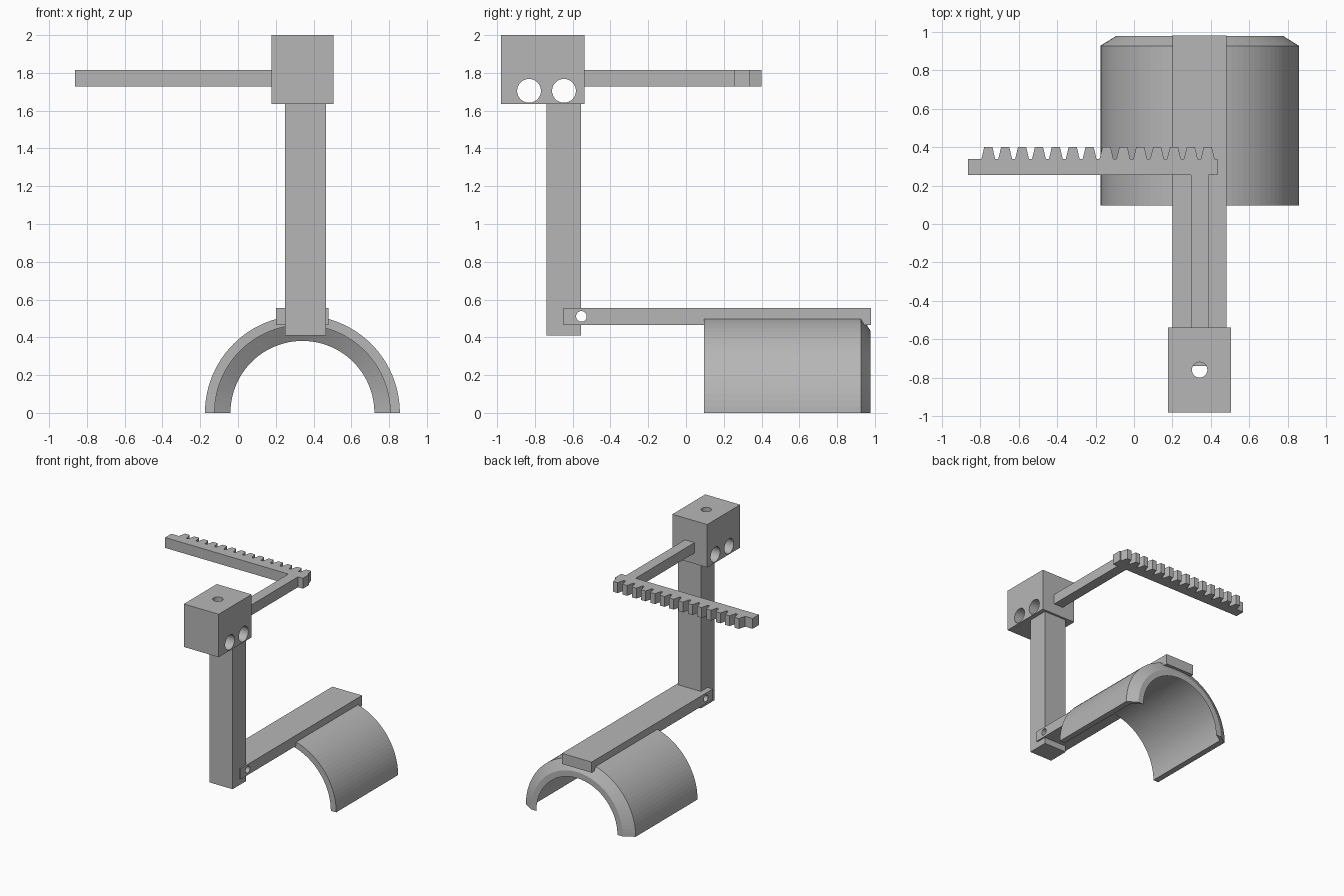
import bpy, bmesh, math
from mathutils import Matrix

cube = bpy.data.objects.get("Cube")
if cube:
    bpy.data.objects.remove(cube, do_unlink=True)

grey = bpy.data.materials.new("plain_grey")
grey.use_nodes = True
colour = (0.47, 0.47, 0.47, 1)
grey.diffuse_color = colour
grey.node_tree.nodes["Principled BSDF"].inputs["Base Color"].default_value = colour


def make(name, bm):
    bmesh.ops.recalc_face_normals(bm, faces=bm.faces[:])
    mesh = bpy.data.meshes.new(name)
    bm.to_mesh(mesh)
    bm.free()
    mesh.materials.append(grey)
    obj = bpy.data.objects.new(name, mesh)
    bpy.context.collection.objects.link(obj)
    return obj


def box(name, xs, ys, zs):
    bm = bmesh.new()
    bmesh.ops.create_cube(bm, size=1)
    for v in bm.verts:
        for axis, (low, high) in enumerate((xs, ys, zs)):
            v.co[axis] = high if v.co[axis] > 0 else low
    return make(name, bm)


def drill(obj, centre, radius, axis):
    """Cut a round through hole along the x or z axis."""
    bm = bmesh.new()
    turn = Matrix.Rotation(math.pi / 2, 4, 'Y') if axis == 'x' else Matrix()
    bmesh.ops.create_cone(bm, cap_ends=True, segments=40, radius1=radius,
                          radius2=radius, depth=1,
                          matrix=Matrix.Translation(centre) @ turn)
    cutter = make("hole_cutter", bm)
    cutter.hide_render = True
    mod = obj.modifiers.new("hole", 'BOOLEAN')
    mod.operation = 'DIFFERENCE'
    mod.solver = 'EXACT'
    mod.object = cutter
    bpy.context.view_layer.objects.active = obj
    bpy.ops.object.modifier_apply(modifier=mod.name)
    bpy.data.objects.remove(cutter, do_unlink=True)


MID = 0.341  # x of the arch, holes and arm

# Head block with two cross holes and one vertical hole
head = box("head_block", (0.177, 0.505), (-0.98, -0.538), (1.635, 2.0))
for y in (-0.831, -0.646):
    drill(head, (MID, y, 1.705), 0.063, 'x')
drill(head, (MID, -0.758, 1.8), 0.04, 'z')

# Upright column and lower bar, sharing a pin hole
column = box("column", (0.25, 0.467), (-0.739, -0.557), (0.411, 1.635))
bar = box("lower_bar", (0.201, 0.48), (-0.649, 0.98), (0.465, 0.555))
for part in (column, bar):
    drill(part, (MID, -0.554, 0.511), 0.028, 'x')

# Half-round cuff with an inward lip at the back: (radius, y) section swept 180 degrees
section = [(0.516, 0.095), (0.516, 0.926), (0.432, 0.978),
           (0.381, 0.978), (0.465, 0.926), (0.465, 0.095)]
bm = bmesh.new()
STEPS = 48
rings = []
for i in range(STEPS + 1):
    a = math.pi * i / STEPS
    rings.append([bm.verts.new((MID + r * math.cos(a), y, r * math.sin(a)))
                  for r, y in section])
for a, b in zip(rings, rings[1:]):
    for j in range(len(section)):
        k = (j + 1) % len(section)
        bm.faces.new((a[j], a[k], b[k], b[j]))
bm.faces.new(rings[0])
bm.faces.new(rings[-1])
make("half_round_cuff", bm)

# Arm from the head to the rack
box("rack_arm", (0.296, 0.386), (-0.538, 0.255), (1.727, 1.815))

# Toothed rack: outline extruded upward
ROOT, TIP = 0.338, 0.4
outline = [(0.433, 0.254), (-0.863, 0.254), (-0.863, ROOT)]
for i in range(14):
    x = -0.757 + i * 0.0877
    outline += [(x - 0.036, ROOT), (x - 0.021, TIP), (x + 0.021, TIP), (x + 0.036, ROOT)]
outline.append((0.433, ROOT))
bm = bmesh.new()
face = bm.faces.new([bm.verts.new((x, y, 1.727)) for x, y in outline])
top = bmesh.ops.extrude_face_region(bm, geom=[face])["geom"]
bmesh.ops.translate(bm, vec=(0, 0, 0.088),
                    verts=[g for g in top if isinstance(g, bmesh.types.BMVert)])
make("toothed_rack", bm)
